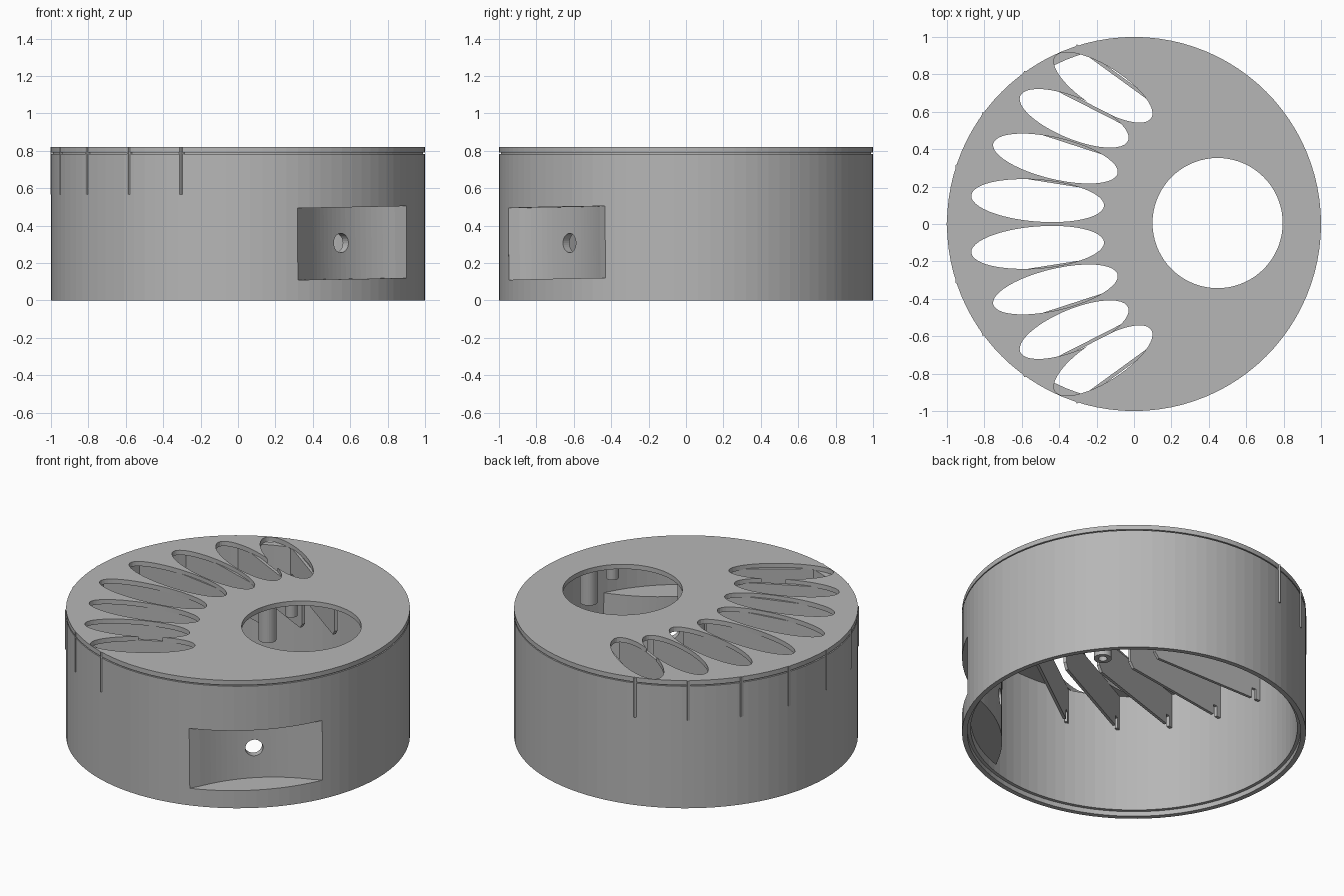
import bpy, bmesh, math
from mathutils import Matrix

if "Cube" in bpy.data.objects:
    bpy.data.objects.remove(bpy.data.objects["Cube"])

grey = bpy.data.materials.new("plain_grey")
grey.diffuse_color = (0.47, 0.47, 0.47, 1)
grey.use_nodes = True
grey.node_tree.nodes["Principled BSDF"].inputs["Base Color"].default_value = grey.diffuse_color


def finish(name, bm, matrix=None):
    if matrix is not None:
        bm.transform(matrix)
    bmesh.ops.recalc_face_normals(bm, faces=bm.faces[:])
    me = bpy.data.meshes.new(name)
    bm.to_mesh(me)
    bm.free()
    me.materials.append(grey)
    ob = bpy.data.objects.new(name, me)
    bpy.context.collection.objects.link(ob)
    return ob


def prism(name, pts, z0, z1, matrix=None):
    """Extrude a flat outline from z0 to z1."""
    bm = bmesh.new()
    low = [bm.verts.new((x, y, z0)) for x, y in pts]
    top = [bm.verts.new((x, y, z1)) for x, y in pts]
    n = len(pts)
    bm.faces.new(low[::-1])
    bm.faces.new(top)
    for i in range(n):
        j = (i + 1) % n
        bm.faces.new((low[i], low[j], top[j], top[i]))
    return finish(name, bm, matrix)


def oval(cx, cy, a, b, deg=0, n=48):
    c, s = math.cos(math.radians(deg)), math.sin(math.radians(deg))
    out = []
    for i in range(n):
        t = 2 * math.pi * i / n
        u, v = a * math.cos(t), b * math.sin(t)
        out.append((cx + u * c - v * s, cy + u * s + v * c))
    return out


def lathe(name, profile, n=96):
    """Spin a closed (radius, height) profile about z."""
    bm = bmesh.new()
    rings = []
    for i in range(n):
        t = 2 * math.pi * i / n
        rings.append([bm.verts.new((r * math.cos(t), r * math.sin(t), z)) for r, z in profile])
    m = len(profile)
    for i in range(n):
        a, b = rings[i], rings[(i + 1) % n]
        for k in range(m):
            l = (k + 1) % m
            bm.faces.new((a[k], b[k], b[l], a[l]))
    return finish(name, bm)


def boolean(ob, other, op='DIFFERENCE'):
    other.hide_render = True
    mod = ob.modifiers.new("cut", 'BOOLEAN')
    mod.operation, mod.solver, mod.object = op, 'EXACT', other
    bpy.context.view_layer.objects.active = ob
    bpy.ops.object.modifier_apply(modifier=mod.name)
    bpy.data.objects.remove(other)


# round wall with a stepped lip at the bottom and a fine groove under the lid
wall = lathe("round_wall", [(1, 0), (1, 0.783), (0.99, 0.783), (0.99, 0.79),
                            (0.95, 0.79), (0.95, 0.03), (0.97, 0.03), (0.97, 0)])

# concave pocket with a rounded housing behind it, local x pointing outward
MID = 0.307
place = (Matrix.Translation((0, 0, MID)) @ Matrix.Rotation(math.radians(-48.5), 4, 'Z')
         @ Matrix.Rotation(math.radians(0.8), 4, 'X'))
steps = [i / 10 for i in range(-10, 11)]
bulge = [(0.785 + 0.10 * u * u, 0.42 * u) for u in steps]
housing = prism("housing", bulge + [(0.90, 0.42), (0.965, 0.2), (0.965, -0.2), (0.90, -0.42)],
                -0.222, 0.222, place)
boolean(wall, housing, 'UNION')
hollow = [(0.83 + 0.07 * u * u, 0.325 * u) for u in steps]
pocket = prism("pocket", hollow + [(0.921, 0.39), (1.1, 0.39), (1.1, -0.39), (0.921, -0.39)],
               -0.192, 0.192, place)
boolean(wall, pocket)
port = prism("port", oval(0, 0, 0.052, 0.052, 0, 32), 0.7, 0.97,
             place @ Matrix.Rotation(math.radians(90), 4, 'Y'))
boolean(wall, port)

# lid with a large round opening and eight fanned oval slots
lid = prism("lid", oval(0, 0, 1, 1, 0, 96), 0.79, 0.82)
boolean(lid, prism("opening", oval(0.447, 0.005, 0.348, 0.348, 0, 72), 0.7, 0.9))
slots = [(-0.515, 0.125, 0.356, 0.112, -4.5), (-0.42, 0.35, 0.342, 0.11, -13.5),
         (-0.32, 0.565, 0.312, 0.11, -22.5), (-0.165, 0.73, 0.305, 0.11, -32.5)]
for cx, cy, a, b, deg in slots:
    for side in (1, -1):
        boolean(lid, prism("slot", oval(cx, cy * side, a, b, deg * side), 0.7, 0.9))

# notched fins under the lid, running through the wall between the slots
fin_profile = [(0, 0.565), (0.085, 0.565), (0.085, 0.63), (0.115, 0.63), (0.115, 0.565),
               (0.82, 0.565), (0.85, 0.60), (0.85, 0.795), (0, 0.795)]
for k in range(-4, 5):
    ang = math.radians(180 - 18 * k)
    m = (Matrix.Translation((1.003 * math.cos(ang), 1.003 * math.sin(ang), 0))
         @ Matrix.Rotation(math.radians(-9 * k), 4, 'Z')
         @ Matrix.Rotation(math.radians(90), 4, 'X'))
    prism("fin", fin_profile, -0.009, 0.009, m)
    # outer end of the fin, flush with the lid top
    prism("fin_end", [(0, 0.79), (0.02, 0.79), (0.02, 0.819), (0, 0.819)], -0.009, 0.009, m)

# hanging posts around the large opening
for side in (1, -1):
    for x, y, r, z in ((0.07, 0.2, 0.052, 0.56), (0.83, 0.2, 0.052, 0.56),
                       (0.15, 0.325, 0.037, 0.69), (0.75, 0.325, 0.037, 0.69)):
        post = prism("post", oval(x, y * side, r, r, 0, 24), z, 0.795)
        boolean(post, prism("bore", oval(x, y * side, r * 0.5, r * 0.5, 0, 16), z - 0.1, 0.77))
